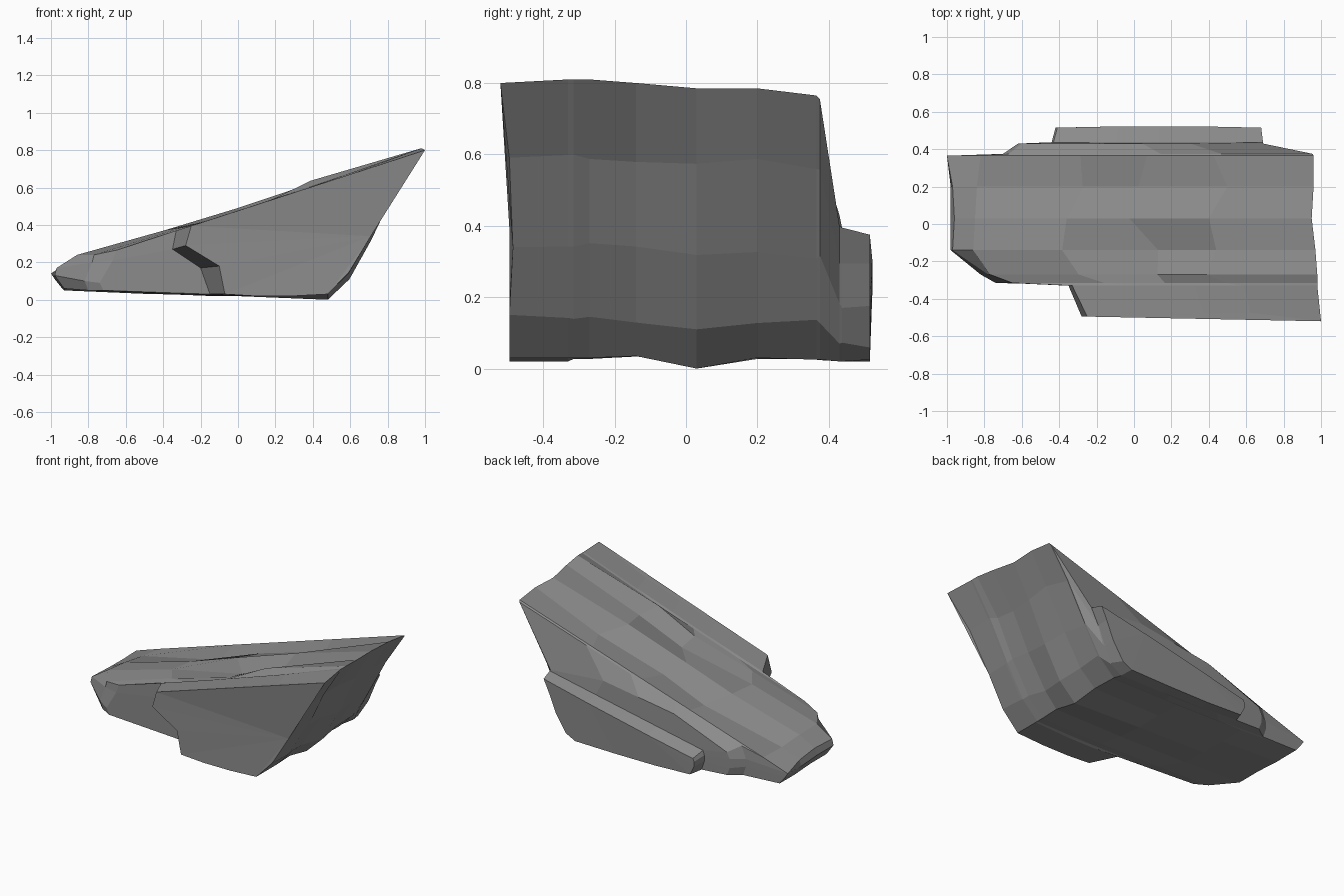
import bpy, bmesh, random
from mathutils import Vector

random.seed(11)

# left outlines per slice: y, then (x, z) of top, shoulder, lip, base
LEFT = [
    (-0.495, (-0.25, 0.395), (-0.28, 0.29), (-0.10, 0.18), (-0.07, 0.03)),
    (-0.33, (-0.33, 0.37), (-0.35, 0.27), (-0.20, 0.17), (-0.15, 0.03)),
    (-0.315, (-0.65, 0.265), (-0.67, 0.21), (-0.74, 0.09), (-0.72, 0.05)),
    (-0.27, (-0.77, 0.24), (-0.78, 0.20), (-0.82, 0.10), (-0.80, 0.05)),
    (-0.14, (-0.86, 0.24), (-0.97, 0.17), (-0.98, 0.13), (-0.93, 0.06)),
    (0.03, (-0.85, 0.23), (-0.96, 0.17), (-0.98, 0.13), (-0.93, 0.06)),
    (0.20, (-0.84, 0.21), (-0.97, 0.16), (-0.98, 0.12), (-0.93, 0.05)),
    (0.365, (-0.82, 0.20), (-1.00, 0.14), (-0.98, 0.11), (-0.94, 0.06)),
    (0.375, (-0.67, 0.24), (-0.70, 0.16), (-0.70, 0.11), (-0.68, 0.05)),
    (0.43, (-0.60, 0.20), (-0.62, 0.16), (-0.62, 0.10), (-0.60, 0.05)),
    (0.437, (-0.43, 0.17), (-0.44, 0.14), (-0.44, 0.10), (-0.42, 0.04)),
    (0.515, (-0.41, 0.14), (-0.42, 0.12), (-0.42, 0.09), (-0.39, 0.03)),
]
# right outlines per slice: top x, top z, base x, base z, mid bulge
RIGHT = [
    (1.00, 0.80, 0.48, 0.03, -0.01),
    (0.98, 0.81, 0.48, 0.03, 0.00),
    (0.98, 0.81, 0.48, 0.03, 0.00),
    (0.98, 0.81, 0.48, 0.03, -0.01),
    (0.97, 0.80, 0.48, 0.035, -0.01),
    (0.95, 0.785, 0.48, 0.00, 0.01),
    (0.96, 0.785, 0.47, 0.03, 0.01),
    (0.96, 0.765, 0.47, 0.025, 0.00),
    (0.955, 0.755, 0.47, 0.025, 0.00),
    (0.69, 0.40, 0.46, 0.02, 0.01),
    (0.69, 0.395, 0.46, 0.02, 0.01),
    (0.68, 0.375, 0.45, 0.025, 0.01),
]
# lift of the top per slice, giving troughs, ridges and the rear shoulder
LIFT = [0, -0.005, -0.01, -0.012, -0.03, -0.012, -0.035, 0, 0, 0.09, 0, 0]


def lerp(a, b, t):
    return (a[0] + (b[0] - a[0]) * t, a[1] + (b[1] - a[1]) * t)


def outline(i):
    """Closed outline of one slice, with uneven top and underside."""
    y, top, shoulder, lip, base = LEFT[i]
    tx, tz, bx, bz, bulge = RIGHT[i]
    tr, br = (tx, tz), (bx, bz)
    pts = [base, lip, shoulder, top]
    for t in (0.3, 0.5, 0.7):
        x, z = lerp(top, tr, t)
        if 2 < i < 7:
            x += random.uniform(-0.08, 0.08)
            z += random.uniform(-0.01, 0.006) + (-0.01 if t < 0.6 else 0.015)
        pts.append((x, z + LIFT[i]))
    pts.append(tr)
    for t, out in ((0.27, 0.0), (0.6, 0.03), (0.86, 0.04)):
        x, z = lerp(tr, br, t)
        j = random.uniform(-0.015, 0.015) if i not in (2, 8, 10) else 0
        pts.append((x + bulge + out + j, z + j))
    pts.append(br)
    for t in (0.35, 0.7):
        x, z = lerp(br, base, t)
        pts.append((x, max(0.02, z - 0.01)))
    return [Vector((x, y, z)) for x, z in pts]


# rock slab: slices lofted from front to back
bm = bmesh.new()
rings = [[bm.verts.new(p) for p in outline(i)] for i in range(len(LEFT))]
for a, b in zip(rings, rings[1:]):
    n = len(a)
    for k in range(n):
        m = (k + 1) % n
        bm.faces.new((a[k], a[m], b[m], b[k]))
front = bm.faces.new(rings[0])
back = bm.faces.new(rings[-1][::-1])

# buckle the end faces: receding top edges, overhanging front corner
for k in (4, 5, 6):
    rings[0][k].co.y = -0.475
    rings[-1][k].co.y = 0.522
rings[0][7].co.y = -0.52
rings[0][9].co.y = -0.485

# split the end faces into flat facets
bmesh.ops.triangulate(bm, faces=[front, back])
bmesh.ops.recalc_face_normals(bm, faces=bm.faces[:])
mesh = bpy.data.meshes.new("rock_slab")
bm.to_mesh(mesh)
bm.free()
rock = bpy.data.objects.new("rock_slab", mesh)
bpy.context.collection.objects.link(rock)

# dark stone
stone = bpy.data.materials.new("dark_stone")
stone.diffuse_color = (0.26, 0.26, 0.26, 1)
mesh.materials.append(stone)
